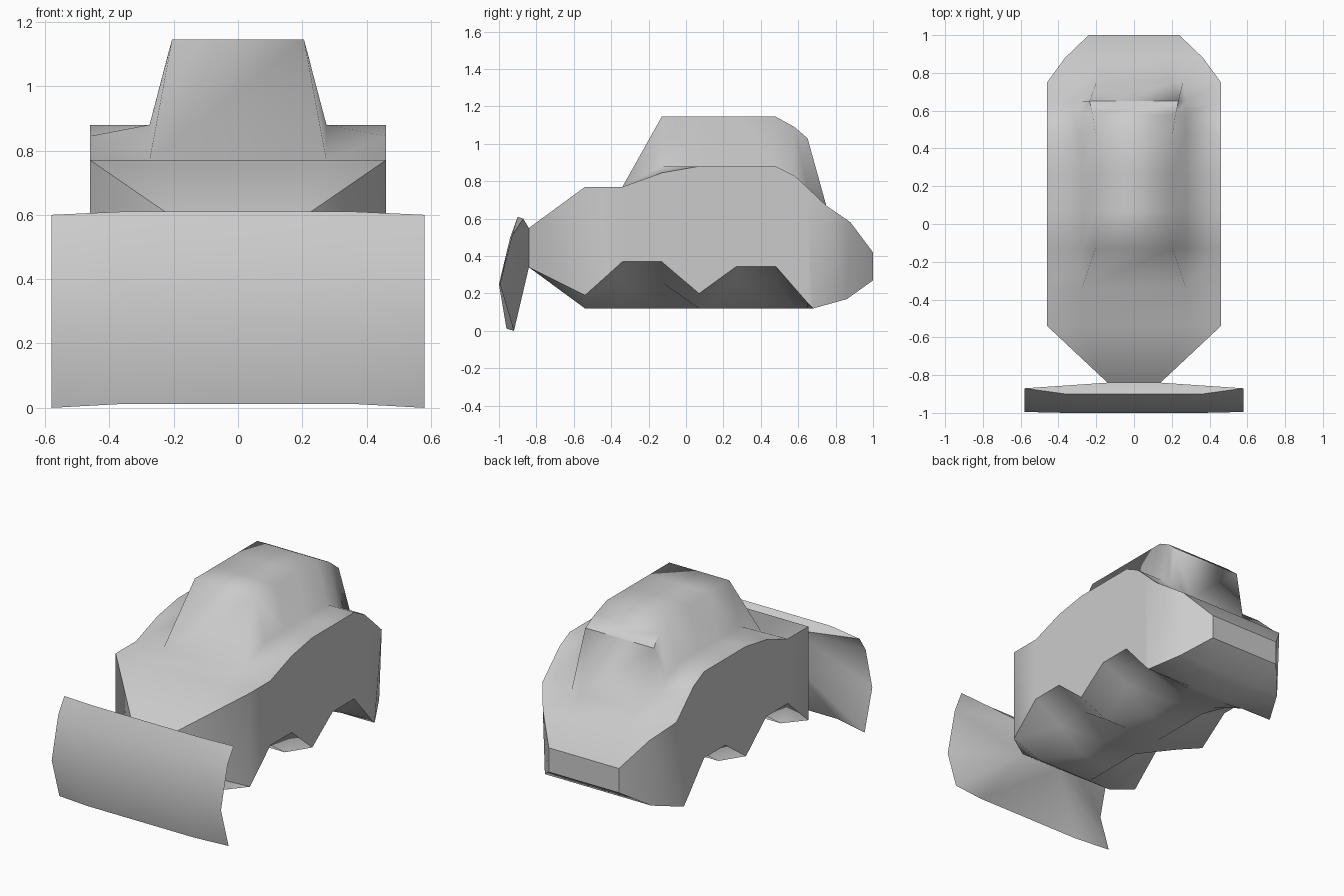
import bpy, bmesh, math

if "Cube" in bpy.data.objects:
    bpy.data.objects.remove(bpy.data.objects["Cube"])


def key(p, q):
    return frozenset(tuple(round(c, 3) for c in v) for v in (p, q))


def finish(name, quads, angle, creases):
    """Turn lists of corner points into a merged, smooth-by-angle object.
    creases: polylines whose edges always stay sharp."""
    sharp = {key(p, q) for line in creases for p, q in zip(line, line[1:])}
    bm = bmesh.new()
    for q in quads:
        bm.faces.new([bm.verts.new(p) for p in q])
    bmesh.ops.remove_doubles(bm, verts=bm.verts, dist=0.0005)
    bmesh.ops.dissolve_degenerate(bm, edges=bm.edges, dist=0.0005)
    bmesh.ops.recalc_face_normals(bm, faces=bm.faces)
    for e in bm.edges:
        e.smooth = key(e.verts[0].co, e.verts[1].co) not in sharp
    mesh = bpy.data.meshes.new(name)
    bm.to_mesh(mesh)
    bm.free()
    obj = bpy.data.objects.new(name, mesh)
    bpy.context.collection.objects.link(obj)
    bpy.ops.object.select_all(action='DESELECT')
    obj.select_set(True)
    bpy.context.view_layer.objects.active = obj
    bpy.ops.object.shade_smooth_by_angle(angle=math.radians(angle),
                                         keep_sharp_edges=True)
    return obj


def bridge(a, b, closed=True):
    n = len(a)
    return [(a[i], a[(i + 1) % n], b[(i + 1) % n], b[i])
            for i in range(n if closed else n - 1)]


# Body and cabin: cross-sections from nose to tail
# y, roof x, roof z, shoulder x, shoulder z, side x, side z, arch z, inner arch z, floor z
stations = [
    (-.84, .14, .55, .14, .55, .14, .55, .34, .34, .34),
    (-.54, .28, .77, .28, .77, .46, .77, .19, .12, .12),
    (-.34, .275, .77, .275, .77, .46, .77, .37, .26, .12),
    (-.13, .205, 1.145, .275, .88, .46, .845, .37, .26, .12),
    (.07, .205, 1.145, .275, .88, .46, .88, .20, .12, .12),
    (.27, .205, 1.145, .275, .88, .46, .88, .345, .26, .12),
    (.48, .205, 1.145, .275, .88, .46, .88, .345, .26, .12),
    (.58, .22, 1.09, .275, .83, .46, .83, .23, .19, .12),
    (.65, .235, 1.03, .275, .765, .46, .765, .15, .14, .12),
    (.75, .20, .67, .26, .67, .46, .67, .12, .12, .12),
    (.88, .18, .58, .22, .58, .365, .58, .17, .17, .17),
    (1.0, .12, .42, .16, .42, .24, .42, .27, .27, .27),
]
low_y = {.75: .68, .88: .86}          # lower tail corners sit further forward
rings = []
for y, rx, rz, sx, sz, ox, oz, az, iz, fz in stations:
    yl = low_y.get(y, y)
    half = [(rx, y, rz), (sx, y, sz), (ox, y, oz), (ox, yl, az),
            (ox * .59, yl, iz), (ox * .25, yl, fz)]
    rings.append(half + [(-x, yy, z) for x, yy, z in reversed(half)])
quads = [q for a, b in zip(rings, rings[1:]) for q in bridge(a, b)]
quads.append(rings[-1])
creases = [[r[i] for r in rings] for i in (2, 3, 8, 9)]
creases += [(rings[8][0], rings[8][-1]), rings[-1] + rings[-1][:1]]
finish("body", quads, 80, creases)

# Blade: bowed front panel with a funnel-shaped back joining the nose
end = [(-.87, .60), (-.93, .51), (-.995, .25), (-.92, 0)]
middle = [(-.90, .61), (-.94, .50), (-1.0, .25), (-.96, .012)]
columns = [[(x, y, z) for y, z in prof] for x, prof in
           ((-.58, end), (-.36, middle), (.36, middle), (.58, end))]
quads = [q for a, b in zip(columns, columns[1:]) for q in bridge(a, b, False)]
rim = ([c[0] for c in columns] + columns[-1][1:3]
       + [c[-1] for c in reversed(columns)] + columns[0][2:0:-1])
neck = [(math.copysign(.14, x), -.84, .55 if z > .4 else .34) for x, y, z in rim]
quads += bridge(rim, neck)
finish("blade", quads, 80, [rim + rim[:1]])
